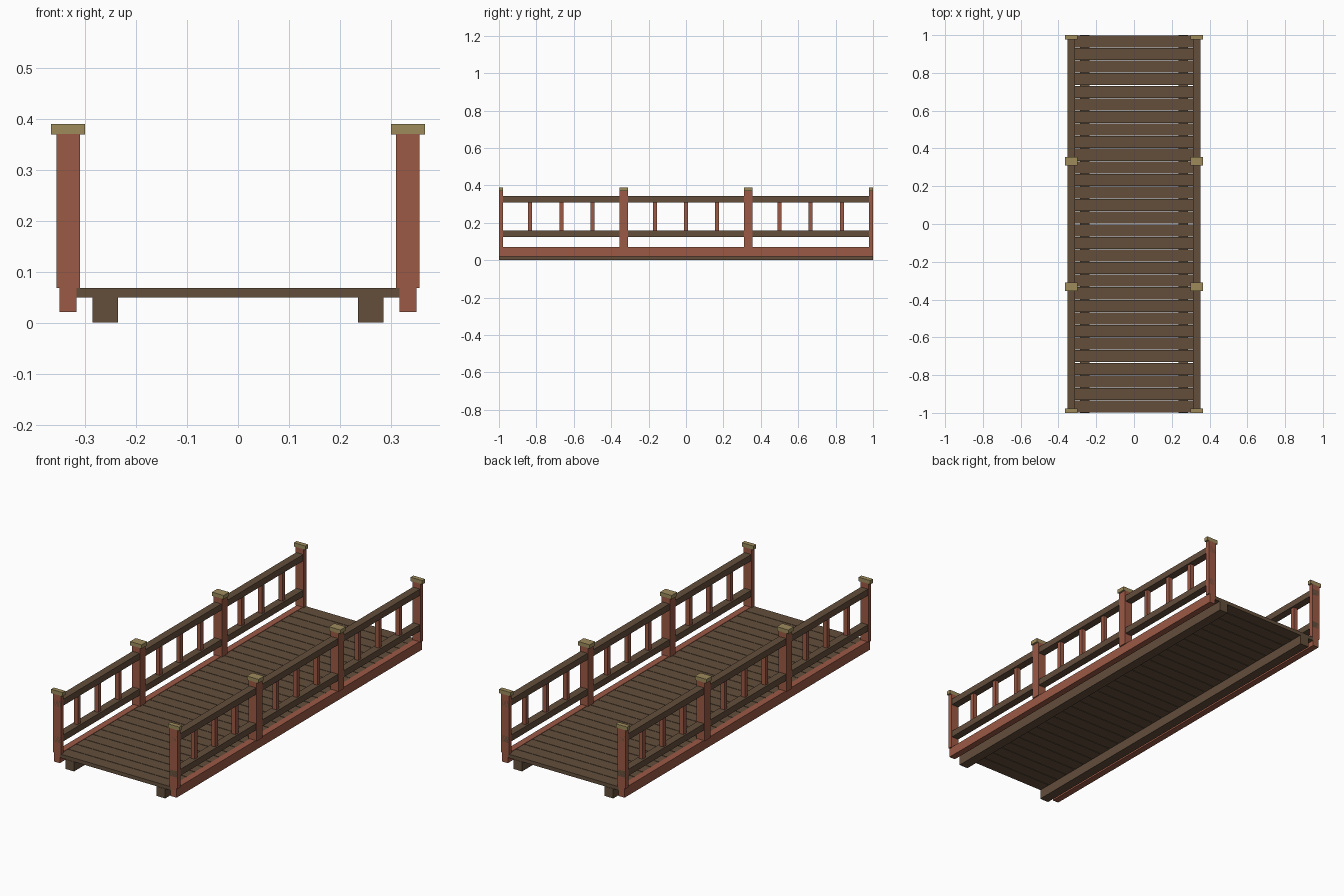
import bpy, bmesh

if "Cube" in bpy.data.objects:
    bpy.data.objects.remove(bpy.data.objects["Cube"])


def material(name, rgb):
    m = bpy.data.materials.new(name)
    m.diffuse_color = (*rgb, 1)
    m.use_nodes = True
    m.node_tree.nodes["Principled BSDF"].inputs["Base Color"].default_value = m.diffuse_color
    return m


BROWN = material("dark_wood", (0.125, 0.076, 0.044))
RED = material("red_wood", (0.33, 0.10, 0.06))
GOLD = material("cap_wood", (0.34, 0.26, 0.107))


def boxes(name, mat, extents):
    """One object made of boxes given as (x0, x1, y0, y1, z0, z1)."""
    bm = bmesh.new()
    for x0, x1, y0, y1, z0, z1 in extents:
        for v in bmesh.ops.create_cube(bm, size=1)["verts"]:
            v.co.x = x1 if v.co.x > 0 else x0
            v.co.y = y1 if v.co.y > 0 else y0
            v.co.z = z1 if v.co.z > 0 else z0
    me = bpy.data.meshes.new(name)
    bm.to_mesh(me)
    bm.free()
    me.materials.append(mat)
    ob = bpy.data.objects.new(name, me)
    bpy.context.collection.objects.link(ob)
    return ob


def both_sides(name, mat, extents):
    """Build on the right and mirror to the left."""
    ob = boxes(name, mat, extents)
    ob.modifiers.new("mirror", 'MIRROR').use_axis[0] = True


# Deck of narrow planks with thin gaps
COUNT, GAP = 30, 0.003
pitch = 2 / COUNT
boxes("deck_planks", BROWN,
      [(-0.317, 0.317, -1 + i * pitch + GAP / 2, -1 + (i + 1) * pitch - GAP / 2, 0.049, 0.068)
       for i in range(COUNT)])

# Beams under the deck and side boards along its edges
both_sides("support_beam", BROWN, [(0.235, 0.285, -1, 1, 0, 0.049)])
both_sides("side_board", RED, [(0.316, 0.350, -1, 1, 0.021, 0.070)])

# Posts and caps; the end ones are half depth
HALF = 0.0225
spans = [(max(-1, y - HALF), min(1, y + HALF)) for y in (-1, -1 / 3, 1 / 3, 1)]
both_sides("railing_post", RED, [(0.310, 0.356, a, b, 0.068, 0.370) for a, b in spans])
both_sides("post_cap", GOLD, [(0.300, 0.366, a, b, 0.369, 0.389) for a, b in spans])

# Upper and lower rails
both_sides("upper_rail", BROWN, [(0.313, 0.353, -1, 1, 0.309, 0.342)])
both_sides("lower_rail", BROWN, [(0.313, 0.353, -1, 1, 0.125, 0.158)])

# Three balusters in each bay
both_sides("baluster", RED,
           [(0.322, 0.344, y - 0.011, y + 0.011, 0.155, 0.312)
            for bay in (-2 / 3, 0, 2 / 3) for y in (bay - 1 / 6, bay, bay + 1 / 6)])
